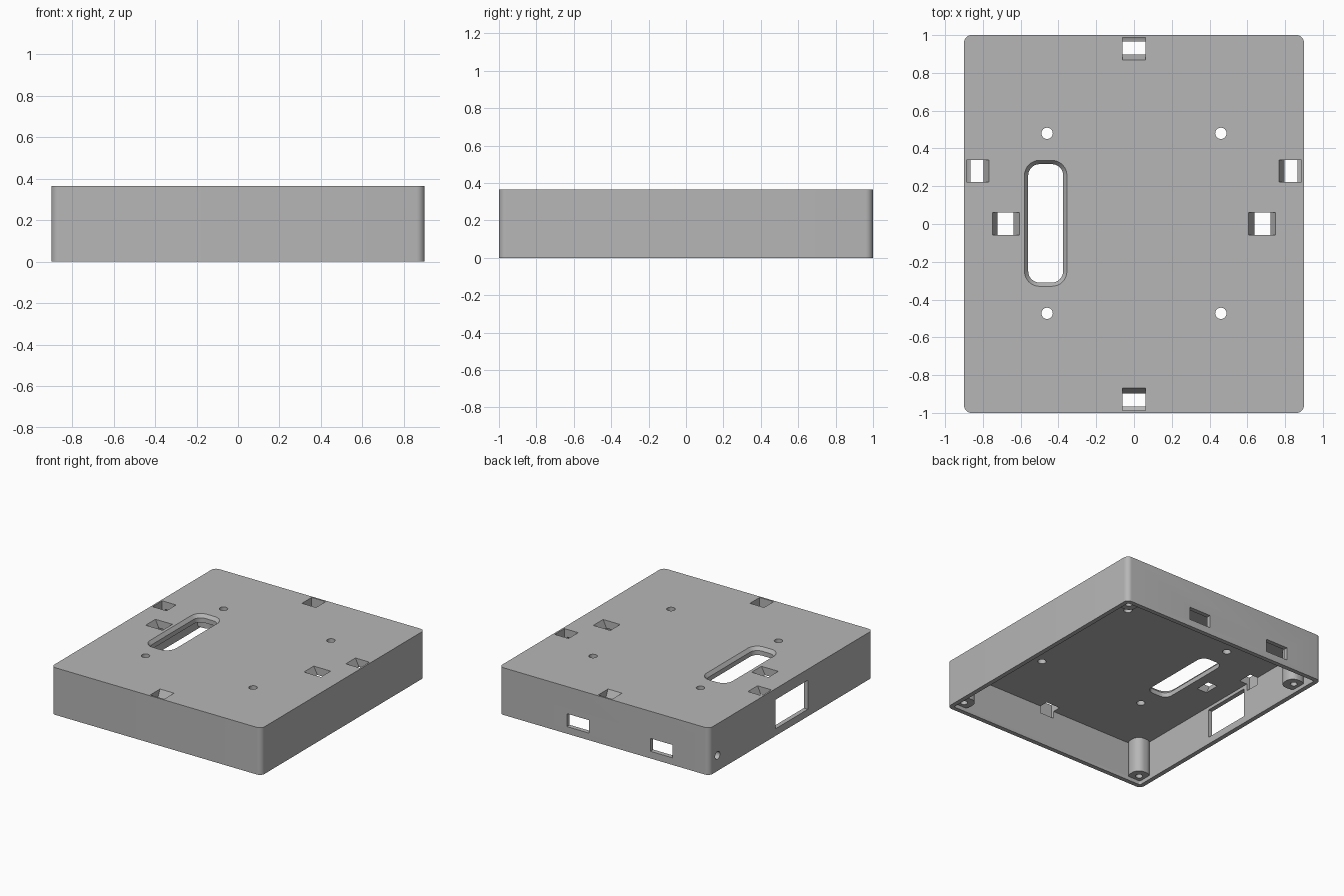
import bpy, bmesh, math

if "Cube" in bpy.data.objects:
    bpy.data.objects.remove(bpy.data.objects["Cube"], do_unlink=True)

W, D, H = 0.9, 1.0, 0.365      # half width, half depth, height
WALL, CEILING = 0.035, 0.305

grey = bpy.data.materials.new("plain_grey")
grey.use_nodes = True
grey.diffuse_color = (0.47, 0.47, 0.47, 1)
grey.node_tree.nodes["Principled BSDF"].inputs["Base Color"].default_value = grey.diffuse_color


def outline(x0, x1, y0, y1, r):
    """Counter-clockwise rectangle, with rounded corners when r > 0."""
    x0, x1 = sorted((x0, x1))
    y0, y1 = sorted((y0, y1))
    if r <= 0:
        return [(x0, y0), (x1, y0), (x1, y1), (x0, y1)]
    centres = [(x1 - r, y1 - r), (x0 + r, y1 - r), (x0 + r, y0 + r), (x1 - r, y0 + r)]
    points = []
    for i, (cx, cy) in enumerate(centres):
        for k in range(9):
            a = (i + k / 8) * math.pi / 2
            points.append((cx + r * math.cos(a), cy + r * math.sin(a)))
    return points


def loft(name, layers):
    """Solid through layers of (z, x0, x1, y0, y1, r), from bottom to top."""
    bm = bmesh.new()
    rings = [[bm.verts.new((x, y, z)) for x, y in outline(*rect)] for z, *rect in layers]
    bm.faces.new(rings[0][::-1])
    bm.faces.new(rings[-1])
    n = len(rings[0])
    for low, high in zip(rings, rings[1:]):
        for i in range(n):
            j = (i + 1) % n
            bm.faces.new((low[i], low[j], high[j], high[i]))
    return finish(name, bm)


def finish(name, bm):
    bmesh.ops.recalc_face_normals(bm, faces=bm.faces)
    mesh = bpy.data.meshes.new(name)
    bm.to_mesh(mesh)
    bm.free()
    obj = bpy.data.objects.new(name, mesh)
    bpy.context.collection.objects.link(obj)
    mesh.materials.append(grey)
    return obj


def box(name, x0, x1, y0, y1, z0, z1, r=0):
    return loft(name, [(z0, x0, x1, y0, y1, r), (z1, x0, x1, y0, y1, r)])


def cylinder(name, x, y, z, r, length, sideways=False):
    bm = bmesh.new()
    bmesh.ops.create_cone(bm, cap_ends=True, segments=24, radius1=r, radius2=r, depth=length)
    obj = finish(name, bm)
    for v in obj.data.vertices:
        a, b, c = v.co
        v.co = (x + c, y + a, z + b) if sideways else (x + a, y + b, z + c)
    return obj


def combine(target, tool, operation):
    mod = target.modifiers.new(operation.lower(), 'BOOLEAN')
    mod.operation, mod.object, mod.solver = operation, tool, 'EXACT'
    bpy.context.view_layer.objects.active = target
    bpy.ops.object.modifier_apply(modifier=mod.name)
    bpy.data.objects.remove(tool, do_unlink=True)


# Hollow shell, open underneath
shell = box("enclosure_shell", -W, W, -D, D, 0, H, 0.04)
combine(shell, box("cavity", WALL - W, W - WALL, WALL - D, D - WALL, -0.1, CEILING, 0.01), 'DIFFERENCE')

# Corner screw posts; the back one beside the cable hole is set forward
for sx in (-1, 1):
    for sy in (-1, 1):
        shifted = sx < 0 and sy > 0
        y_out = 0.865 if shifted else D - 0.015
        y_in = 0.725 if shifted else D - 0.157
        post = box("post", sx * (W - 0.157), sx * (W - 0.015), sy * y_in, sy * y_out,
                   0.03, CEILING + 0.02, 0.06)
        combine(shell, post, 'UNION')
        y = 0.8 if shifted else sy * (D - 0.085)
        combine(shell, cylinder("screw_hole", sx * (W - 0.085), y, 0.1, 0.025, 0.2), 'DIFFERENCE')

cutters = []

# Long rounded opening with a chamfered rim
c = 0.02
inner = (-0.56, -0.375, -0.31, 0.317, 0.06)
outer = (-0.56 - c, -0.375 + c, -0.31 - c, 0.317 + c, 0.06 + c)
cutters.append(loft("long_opening", [(0.2, *inner), (H - 0.025, *inner), (H, *outer), (H + 0.05, *outer)]))

# Mounting holes through the top
for x in (-0.46, 0.46):
    for y in (-0.473, 0.48):
        cutters.append(cylinder("mounting_hole", x, y, H, 0.03, 0.4))

# Tapered clip slots in the top
for s in (-1, 1):
    wide, narrow = (s * 0.605, s * 0.75), (s * 0.637, s * 0.722)
    cutters.append(loft("clip_slot", [(0.25, *narrow, -0.058, 0.062, 0), (CEILING, *narrow, -0.058, 0.062, 0),
                                      (H, *wide, -0.058, 0.062, 0), (H + 0.05, *wide, -0.058, 0.062, 0)]))

# Edge clip slots, notched into the walls: (height, inner inset, outer inset)
steps = [(0.25, 0.103, 0.032), (0.26, 0.103, 0.013), (CEILING, 0.103, 0.013),
         (H, 0.132, 0.013), (H + 0.05, 0.132, 0.013)]
for s in (-1, 1):
    cutters.append(loft("side_slot", [(z, s * (W - i), s * (W - o), 0.222, 0.34, 0) for z, i, o in steps]))
    cutters.append(loft("end_slot", [(z, -0.06, 0.06, s * (D - i), s * (D - o), 0) for z, i, o in steps]))

# Port windows in the back wall
for x in (-0.49, 0.225):
    cutters.append(box("back_port", x - 0.095, x + 0.095, D - 0.1, D + 0.1, 0.055, 0.155))

# Large window and round cable hole in one side wall
cutters.append(box("side_window", -W - 0.1, -W + 0.1, -0.205, 0.19, 0.055, 0.28))
cutters.append(cylinder("cable_hole", -W, 0.9, 0.12, 0.03, 0.12, sideways=True))

for cutter in cutters:
    combine(shell, cutter, 'DIFFERENCE')

# Smooth the round edges, keep the rest crisp
bpy.ops.object.select_all(action='DESELECT')
shell.select_set(True)
bpy.context.view_layer.objects.active = shell
bpy.ops.object.shade_smooth_by_angle(angle=math.radians(30))
